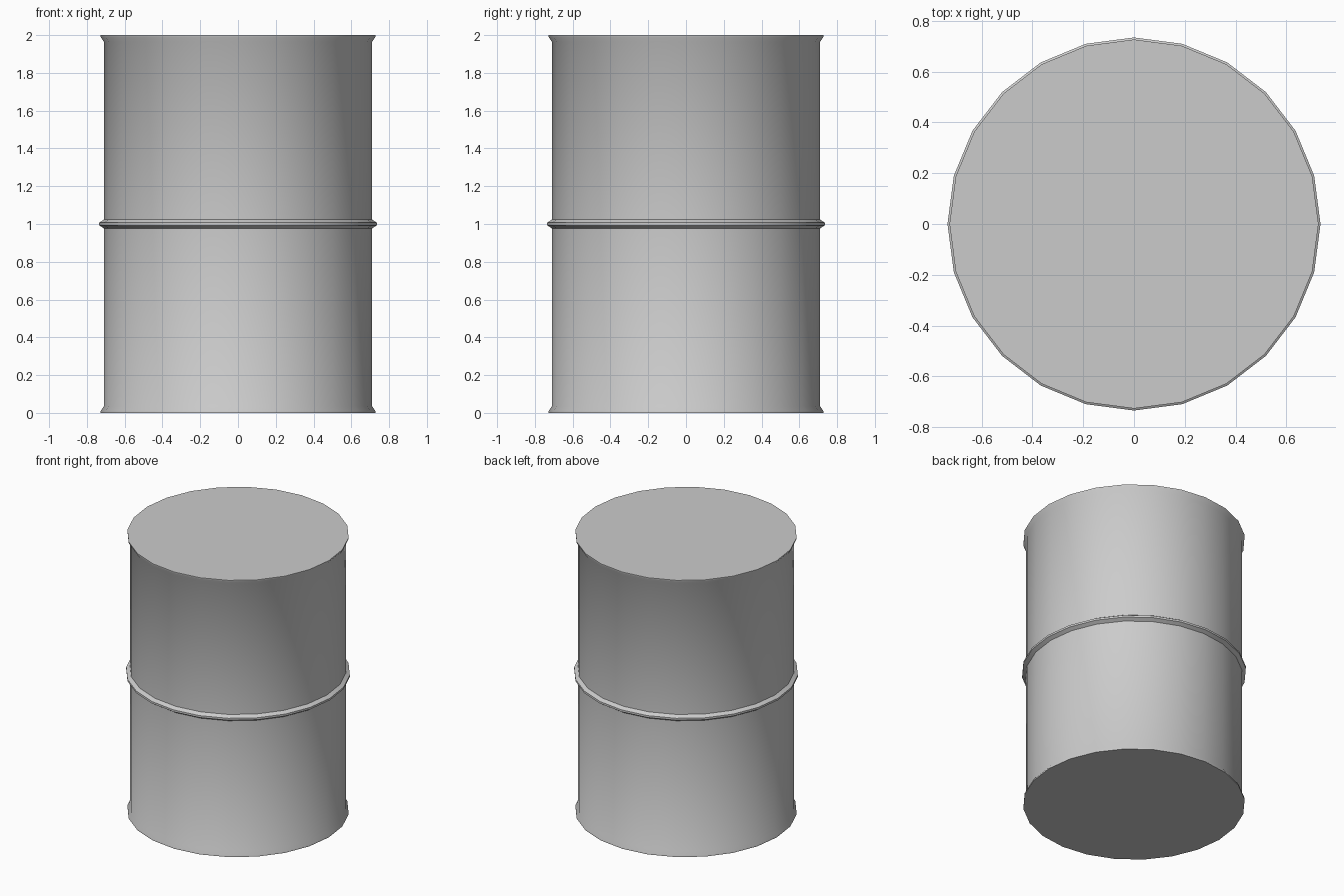
import bpy
import bmesh
from math import radians, cos, sin, tau

cube = bpy.data.objects.get("Cube")
if cube:
    bpy.data.objects.remove(cube, do_unlink=True)

SIDES = 24

# Plain light grey metal
grey = bpy.data.materials.new("light grey metal")
grey.use_nodes = True
colour = (0.6, 0.6, 0.6, 1)
grey.diffuse_color = colour
grey.node_tree.nodes["Principled BSDF"].inputs["Base Color"].default_value = colour

# Profile from bottom to top: flared foot, wall, rolling hoop, wall, flared lip
BODY, RIM, HOOP = 0.71, 0.727, 0.735
profile = [
    (RIM, 0), (RIM, 0.01), (BODY, 0.035),
    (BODY, 0.977), (HOOP, 0.993), (HOOP, 1.007), (BODY, 1.023),
    (BODY, 1.965), (RIM, 1.99), (RIM, 2),
]


def ring(bm, radius, z):
    return [bm.verts.new((radius * cos(tau * i / SIDES), radius * sin(tau * i / SIDES), z))
            for i in range(SIDES)]


# Drum shell with closed ends
bm = bmesh.new()
rings = [ring(bm, r, z) for r, z in profile]
for low, high in zip(rings, rings[1:]):
    for i in range(SIDES):
        j = (i + 1) % SIDES
        bm.faces.new((low[i], low[j], high[j], high[i]))
bm.faces.new(rings[0][::-1])
bm.faces.new(rings[-1])

mesh = bpy.data.meshes.new("drum")
bm.to_mesh(mesh)
bm.free()
mesh.materials.append(grey)
drum = bpy.data.objects.new("drum", mesh)
bpy.context.collection.objects.link(drum)

# Smooth wall with crisp end edges
bpy.ops.object.select_all(action="DESELECT")
drum.select_set(True)
bpy.context.view_layer.objects.active = drum
bpy.ops.object.shade_smooth_by_angle(angle=radians(40))
